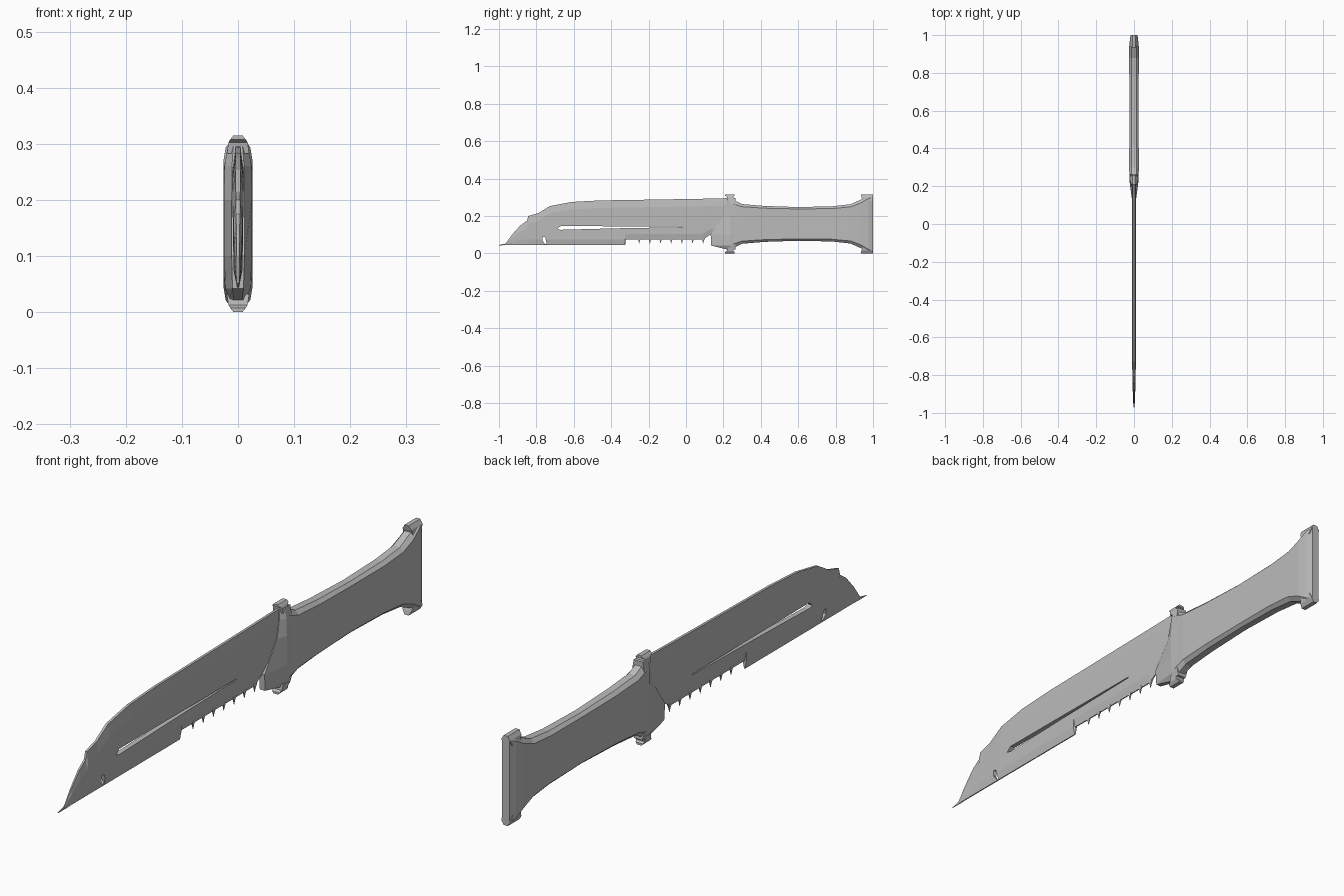
import bpy
import bmesh

old = bpy.data.objects.get("Cube")
if old:
    bpy.data.objects.remove(old, do_unlink=True)

steel = bpy.data.materials.new("plain grey")
GREY = (0.5, 0.5, 0.5, 1)
steel.diffuse_color = GREY
steel.use_nodes = True
steel.node_tree.nodes["Principled BSDF"].inputs["Base Color"].default_value = GREY

MID = 0.1575  # height of the handle's centre line


def loft(name, rings):
    """Skin a list of equal-length point rings and cap both ends."""
    bm = bmesh.new()
    rows = [[bm.verts.new(p) for p in ring] for ring in rings]
    n = len(rows[0])
    for a, b in zip(rows, rows[1:]):
        for i in range(n):
            j = (i + 1) % n
            bm.faces.new((a[i], a[j], b[j], b[i]))
    bm.faces.new(rows[0])
    bm.faces.new(rows[-1])
    bmesh.ops.recalc_face_normals(bm, faces=bm.faces)
    mesh = bpy.data.meshes.new(name)
    bm.to_mesh(mesh)
    bm.free()
    mesh.materials.append(steel)
    ob = bpy.data.objects.new(name, mesh)
    bpy.context.collection.objects.link(ob)
    return ob


def section(y, half):
    """Mirror a half cross-section of (x, z) points about x = 0."""
    return [(x, y, z) for x, z in half] + [(-x, y, z) for x, z in reversed(half)]


def plan(z, half):
    """Mirror a half floor plan of (x, y) points about x = 0."""
    return [(x, y, z) for x, y in half] + [(-x, y, z) for x, y in reversed(half)]


def cut(target, name, outline):
    """Cut a (y, z) outline right through the target."""
    cutter = loft(name, [[(x, y, z) for y, z in outline] for x in (-0.1, 0.1)])
    cutter.hide_render = True
    mod = target.modifiers.new(name, "BOOLEAN")
    mod.operation = "DIFFERENCE"
    mod.solver = "EXACT"
    mod.object = cutter
    bpy.context.view_layer.objects.active = target
    bpy.ops.object.modifier_apply(modifier=mod.name)
    bpy.data.objects.remove(cutter, do_unlink=True)


# Blade: y, cutting edge height, spine height
blade_profile = [
    (-0.965, 0.044, 0.052), (-0.93, 0.045, 0.10), (-0.885, 0.045, 0.15),
    (-0.85, 0.045, 0.175), (-0.843, 0.045, 0.20), (-0.79, 0.045, 0.215),
    (-0.727, 0.045, 0.253), (-0.61, 0.045, 0.275), (-0.46, 0.045, 0.283),
    (-0.325, 0.045, 0.285), (-0.323, 0.074, 0.285), (0.09, 0.074, 0.292),
    (0.13, 0.10, 0.293), (0.225, 0.10, 0.295),
]
rings = []
for y, low, high in blade_profile:
    h = high - low
    thick = 0.003 + 0.007 * min(1, h / 0.2)
    rings.append(section(y, [
        (0.002, low), (thick * 0.8, low + min(0.03, h * 0.3)),
        (thick, high - min(0.04, h * 0.3)), (thick * 0.45, high)]))
blade = loft("blade", rings)
cut(blade, "slot_cutter", [(-0.69, 0.130), (-0.67, 0.146), (-0.02, 0.143),
                           (-0.02, 0.140), (-0.37, 0.134), (-0.67, 0.126)])
cut(blade, "notch_cutter", [(-0.768, 0.07), (-0.765, 0.09), (-0.752, 0.085),
                            (-0.745, 0.05), (-0.755, 0.05)])

# Needle point at the very tip
loft("blade_point", [section(-1.0, [(0.0005, 0.043), (0.0005, 0.045)]),
                     section(-0.95, [(0.002, 0.044), (0.002, 0.055)])])

# Saw teeth below the raised part of the edge
for i in range(7):
    y = -0.25 + i * 0.057
    loft(f"saw_tooth_{i + 1}", [
        [(sx * w, y + sy * d, z) for sx, sy in ((-1, -1), (1, -1), (1, 1), (-1, 1))]
        for z, w, d in ((0.052, 0.0005, 0.0005), (0.068, 0.002, 0.004),
                        (0.082, 0.004, 0.010))])

# Guard: height, front edge, half width
guard_profile = [
    (0.022, 0.215, 0.016), (0.042, 0.135, 0.022), (0.10, 0.132, 0.025),
    (0.20, 0.20, 0.025), (0.26, 0.215, 0.024), (0.297, 0.22, 0.018),
]
loft("guard", [plan(z, [(w * 0.45, front), (w, 0.235), (w, 0.265)])
               for z, front, w in guard_profile])

# Handle: y, half height, bevel height, half width at the flat and at the rim
handle_profile = [
    (0.25, 0.130, 0.022, 0.024, 0.012), (0.30, 0.106, 0.014, 0.026, 0.013),
    (0.42, 0.096, 0.012, 0.025, 0.013), (0.60, 0.090, 0.010, 0.023, 0.012),
    (0.78, 0.094, 0.012, 0.025, 0.013), (0.88, 0.105, 0.014, 0.026, 0.013),
    (0.935, 0.130, 0.018, 0.026, 0.012), (0.975, 0.150, 0.014, 0.022, 0.010),
    (1.0, 0.156, 0.012, 0.014, 0.008),
]
loft("handle", [section(y, [(rim, MID - h), (flat, MID - h + bev),
                            (flat, MID + h - bev), (rim, MID + h)])
                for y, h, bev, flat, rim in handle_profile])

# Lugs on the guard and the pommel, above and below
for label, side in (("upper", 1), ("lower", -1)):
    for part, levels in (
            ("guard", ((0.125, 0.222, 0.258, 0.020), (0.145, 0.219, 0.252, 0.017),
                       (0.150, 0.209, 0.260, 0.014), (0.1575, 0.209, 0.260, 0.008))),
            ("pommel", ((0.122, 0.945, 0.99, 0.020), (0.143, 0.938, 1.0, 0.017),
                        (0.1575, 0.935, 1.0, 0.008)))):
        loft(f"{label}_{part}_lug",
             [plan(MID + side * h, [(w, a), (w, b)]) for h, a, b, w in levels])
